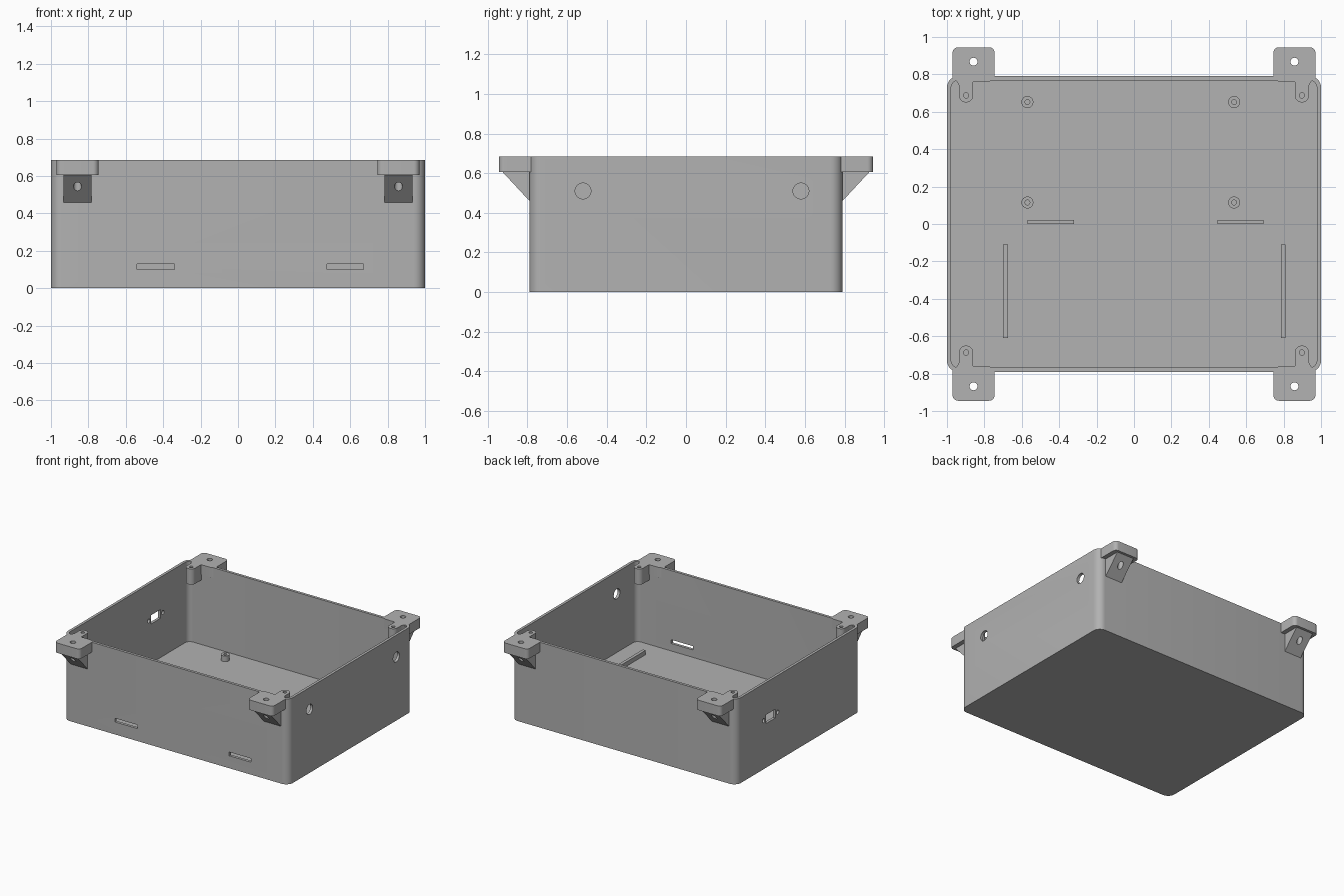
import bpy
import bmesh
from math import cos, sin, pi

if "Cube" in bpy.data.objects:
    bpy.data.objects.remove(bpy.data.objects["Cube"])

grey = bpy.data.materials.new("plain grey")
grey.use_nodes = True
grey.diffuse_color = (0.445, 0.445, 0.445, 1)
grey.node_tree.nodes["Principled BSDF"].inputs["Base Color"].default_value = grey.diffuse_color

TOP = 0.685      # rim height
FLOOR = 0.04     # floor thickness
WALL = 0.022


def arc(cx, cy, r, start, end, n=8):
    return [(cx + r * cos(start + (end - start) * i / n),
             cy + r * sin(start + (end - start) * i / n)) for i in range(n + 1)]


def circle(cx, cy, r, n=32):
    return arc(cx, cy, r, 0, 2 * pi, n)[:-1]


def rect(x0, x1, y0, y1):
    return [(x0, y0), (x1, y0), (x1, y1), (x0, y1)]


def round_rect(hx, hy, r):
    pts = []
    for i, (sx, sy) in enumerate([(1, 1), (-1, 1), (-1, -1), (1, -1)]):
        pts += arc(sx * (hx - r), sy * (hy - r), r, i * pi / 2, (i + 1) * pi / 2)
    return pts


def prism(name, outline, lo, hi, axis="z"):
    """Extrude a 2D outline from lo to hi along an axis."""
    place = {"z": lambda a, b, h: (a, b, h),
             "x": lambda a, b, h: (h, a, b),
             "y": lambda a, b, h: (a, h, b)}[axis]
    bm = bmesh.new()
    rings = [[bm.verts.new(place(a, b, h)) for a, b in outline] for h in (lo, hi)]
    bm.faces.new(rings[0])
    bm.faces.new(rings[1])
    n = len(outline)
    for i in range(n):
        j = (i + 1) % n
        bm.faces.new((rings[0][i], rings[0][j], rings[1][j], rings[1][i]))
    bmesh.ops.recalc_face_normals(bm, faces=bm.faces[:])
    mesh = bpy.data.meshes.new(name)
    bm.to_mesh(mesh)
    bm.free()
    mesh.materials.append(grey)
    obj = bpy.data.objects.new(name, mesh)
    bpy.context.collection.objects.link(obj)
    return obj


def activate(obj):
    bpy.ops.object.select_all(action="DESELECT")
    obj.select_set(True)
    bpy.context.view_layer.objects.active = obj


def cut(obj, cutters):
    """Subtract each cutter and discard it."""
    activate(obj)
    for c in cutters:
        mod = obj.modifiers.new("cut", "BOOLEAN")
        mod.operation = "DIFFERENCE"
        mod.solver = "EXACT"
        mod.object = c
        bpy.ops.object.modifier_apply(modifier=mod.name)
        bpy.data.objects.remove(c)


parts = []

# Open tray with rounded vertical corners
tray = prism("tray", round_rect(1, 0.79, 0.06), 0, TOP)
cutters = [prism("cavity", round_rect(1 - WALL, 0.79 - WALL, 0.04), FLOOR, 1)]
# Strap slots in the front wall
for x0, x1 in ((-0.54, -0.34), (0.475, 0.67)):
    cutters.append(prism("slot", rect(x0, x1, 0.1, 0.13), -0.9, -0.7, "y"))
# Round cable holes in the left wall
for y in (-0.52, 0.58):
    cutters.append(prism("cable_hole", circle(y, 0.51, 0.04), 0.9, 1.1, "x"))
# Socket opening with two screw holes in the opposite wall
cutters.append(prism("socket", rect(0.295, 0.415, 0.355, 0.425), -1.1, -0.9, "x"))
for y in (0.265, 0.445):
    cutters.append(prism("socket_screw", circle(y, 0.39, 0.016, 16), -1.1, -0.9, "x"))
cut(tray, cutters)
parts.append(tray)

# Circuit board standoffs
for x in (-0.57, 0.535):
    for y in (0.115, 0.652):
        standoff = prism("standoff", circle(x, y, 0.032), FLOOR - 0.01, 0.085)
        cut(standoff, [prism("bore", circle(x, y, 0.013, 16), FLOOR, 0.2)])
        parts.append(standoff)

# Raised locating ribs on the floor
for x0, x1, y0, y1 in ((-0.57, -0.32, 0, 0.022), (0.447, 0.693, 0, 0.022),
                       (-0.7, -0.675, -0.61, -0.11), (0.785, 0.81, -0.61, -0.11)):
    parts.append(prism("floor_rib", rect(x0, x1, y0, y1), FLOOR - 0.01, 0.075))

# Corner fittings: mounting tab, sloped gusset and lid screw post
tab_outline = ([(0.97, 0.765), (0.86, 0.76), (0.78, 0.76), (0.745, 0.772)]
               + arc(0.775, 0.915, 0.03, pi, pi / 2)
               + arc(0.94, 0.915, 0.03, pi / 2, 0))
post_outline = ([(0.955, 0.775), (0.935, 0.74)]
                + arc(0.8975, 0.6875, 0.0375, 0, -pi, 16) + [(0.86, 0.775)])

for sx in (-1, 1):
    for sy in (-1, 1):
        def flip(pts):
            return [(sx * a, sy * b) for a, b in pts]

        hole = flip(circle(0.858, 0.868, 0.021))
        tab = prism("mounting_tab", flip(tab_outline), 0.605, TOP)
        cut(tab, [prism("tab_hole", hole, 0.3, 1)])

        slope = [(sy * 0.78, 0.449), (sy * 0.925, 0.605), (sy * 0.78, 0.605)]
        gusset = prism("tab_gusset", slope, sx * 0.782, sx * 0.934, "x")
        cut(gusset, [prism("gusset_hole", hole, 0.3, 1)])

        post = prism("lid_screw_post", flip(post_outline), 0.56, TOP)
        cut(post, [prism("post_hole", flip(circle(0.8975, 0.6875, 0.014, 16)), 0.6, 1)])
        parts += [tab, gusset, post]

for obj in parts:
    activate(obj)
    bpy.ops.object.shade_smooth_by_angle()
